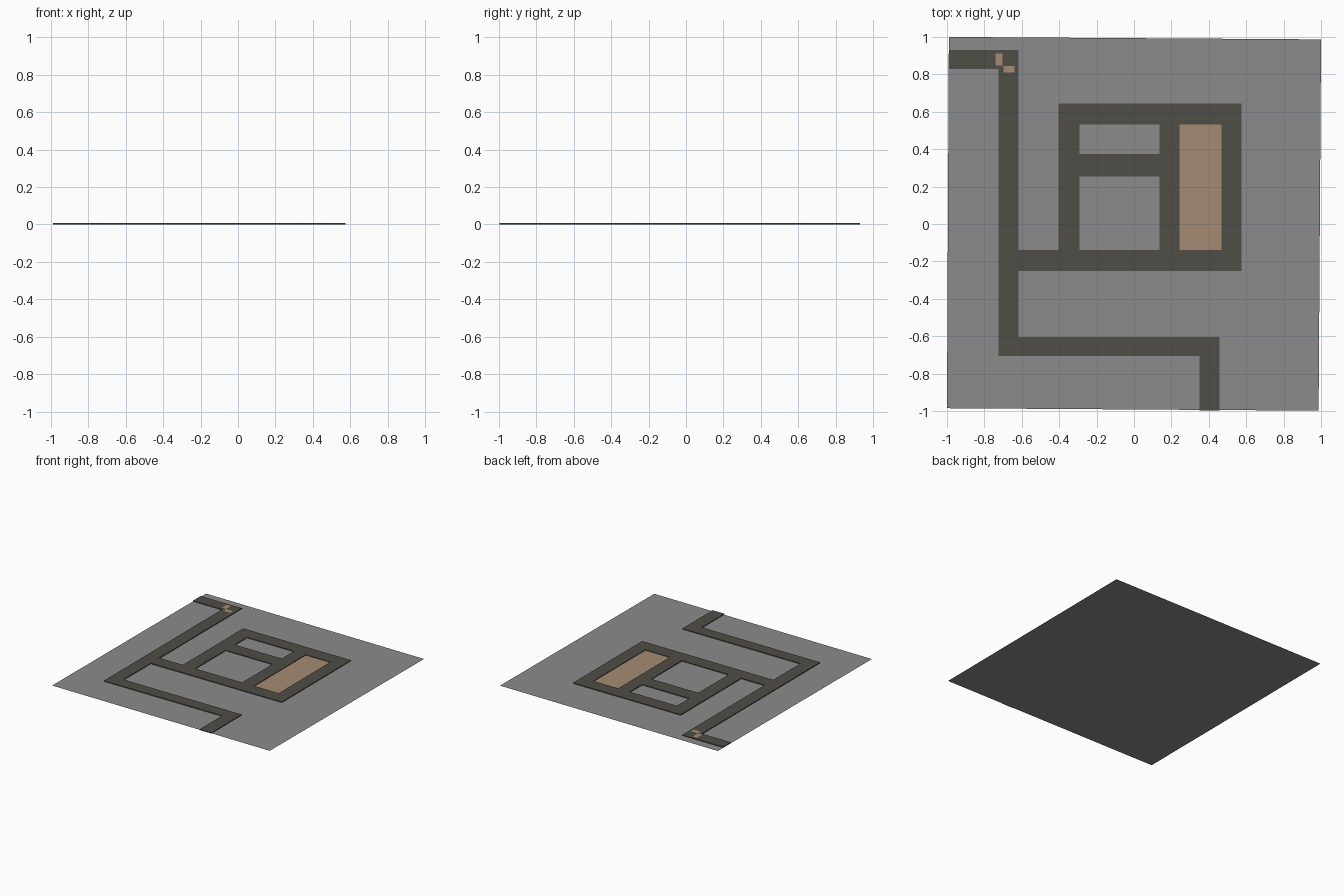
import bpy, bmesh

if "Cube" in bpy.data.objects:
    bpy.data.objects.remove(bpy.data.objects["Cube"])


def srgb(*rgb):
    lin = [(c / 255 / 12.92 if c <= 10 else ((c / 255 + 0.055) / 1.055) ** 2.4) for c in rgb]
    return (*lin, 1.0)


def material(name, *rgb):
    m = bpy.data.materials.new(name)
    m.diffuse_color = srgb(*rgb)
    m.use_nodes = True
    m.node_tree.nodes["Principled BSDF"].inputs["Base Color"].default_value = m.diffuse_color
    return m


grey = material("ground grey", 139, 139, 139)
dark = material("path dark", 80, 77, 71)
tan = material("sand tan", 163, 139, 114)


def finish(name, bm, mat):
    mesh = bpy.data.meshes.new(name)
    bm.to_mesh(mesh)
    bm.free()
    mesh.materials.append(mat)
    obj = bpy.data.objects.new(name, mesh)
    bpy.context.collection.objects.link(obj)


def sheet(name, corners, z, mat):
    bm = bmesh.new()
    bm.faces.new([bm.verts.new((x, y, z)) for x, y in corners])
    finish(name, bm, mat)


def plate(name, x0, y0, x1, y1, z, mat):
    sheet(name, [(x0, y0), (x1, y0), (x1, y1), (x0, y1)], z, mat)


# Ground sheet, turned very slightly
sheet("ground", [(-1, -0.985), (0.987, -0.998), (1, 0.987), (-0.99, 1)], 0, grey)

# Path strips (x0, y0, x1, y1), merged into one raised network
strips = [
    (-0.99, 0.83, -0.617, 0.93),      # entry at the left
    (-0.725, -0.705, -0.617, 0.93),   # long lane
    (-0.725, -0.705, 0.457, -0.605),  # front lane
    (0.35, -0.998, 0.457, -0.605),    # exit at the front
    (-0.725, -0.252, 0.575, -0.14),   # loop front
    (-0.404, 0.533, 0.575, 0.645),    # loop back
    (-0.404, -0.252, -0.291, 0.645),  # loop left
    (0.468, -0.252, 0.575, 0.645),    # loop right
    (0.136, -0.252, 0.243, 0.645),    # inner divider
    (-0.404, 0.255, 0.136, 0.373),    # inner crossbar
]
TOP = 0.007
xs = sorted({v for s in strips for v in (s[0], s[2])})
ys = sorted({v for s in strips for v in (s[1], s[3])})
bm = bmesh.new()
for xa, xb in zip(xs, xs[1:]):
    for ya, yb in zip(ys, ys[1:]):
        cx, cy = (xa + xb) / 2, (ya + yb) / 2
        if any(s[0] < cx < s[2] and s[1] < cy < s[3] for s in strips):
            bm.faces.new([bm.verts.new((x, y, TOP)) for x, y in
                          ((xa, ya), (xb, ya), (xb, yb), (xa, yb))])
bmesh.ops.remove_doubles(bm, verts=bm.verts, dist=1e-5)
# Side walls down to the ground
rim = [e for e in bm.edges if e.is_boundary]
walls = bmesh.ops.extrude_edge_only(bm, edges=rim)["geom"]
for v in walls:
    if isinstance(v, bmesh.types.BMVert):
        v.co.z = 0.0005
bmesh.ops.recalc_face_normals(bm, faces=bm.faces)
if max(bm.faces, key=lambda f: f.calc_center_median().z).normal.z < 0:
    bmesh.ops.reverse_faces(bm, faces=bm.faces)
finish("paths", bm, dark)

# Sand bed inside the loop and two small markers on the corner
plate("sand_bed", 0.243, -0.14, 0.468, 0.533, 0.002, tan)
plate("marker_back", -0.741, 0.848, -0.702, 0.912, 0.009, tan)
plate("marker_front", -0.699, 0.81, -0.638, 0.845, 0.009, tan)
